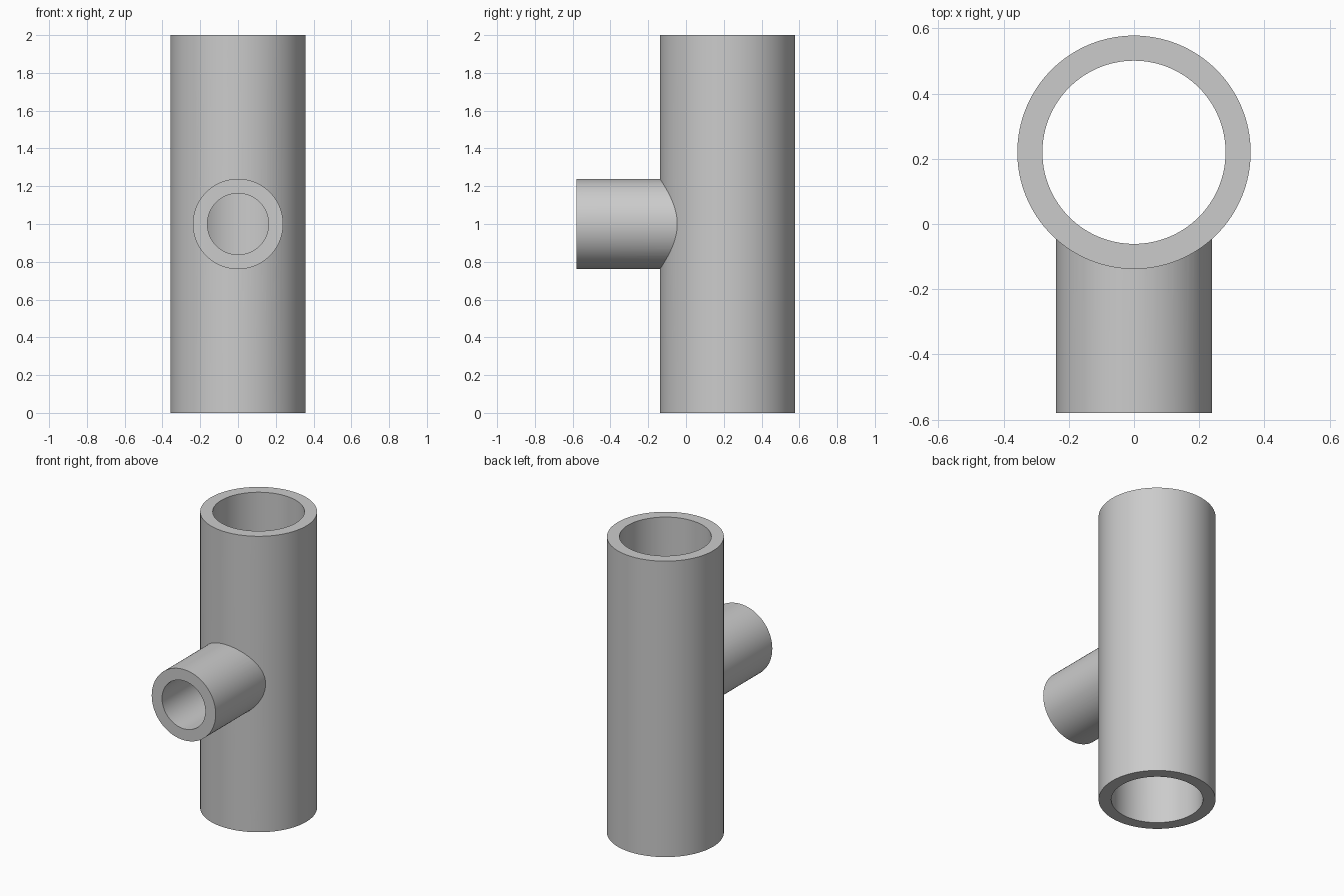
import bpy
from math import pi, radians
from mathutils import Vector

cube = bpy.data.objects.get("Cube")
if cube:
    bpy.data.objects.remove(cube, do_unlink=True)

# Dimensions
HEIGHT = 2.0
MAIN_Y = 0.22
MAIN_OUTER, MAIN_INNER = 0.358, 0.281
BRANCH_OUTER, BRANCH_INNER = 0.239, 0.162
BRANCH_FRONT = -0.58
MID_Z = HEIGHT / 2

# Single plain grey
grey = bpy.data.materials.new("plain_grey")
grey.use_nodes = True
colour = (0.6, 0.6, 0.6, 1.0)
grey.diffuse_color = colour
grey.node_tree.nodes["Principled BSDF"].inputs["Base Color"].default_value = colour


def cylinder(name, radius, start, end):
    """Solid cylinder between two points, along z or y."""
    start, end = Vector(start), Vector(end)
    axis = end - start
    tilt = (pi / 2, 0, 0) if abs(axis.y) > abs(axis.z) else (0, 0, 0)
    bpy.ops.mesh.primitive_cylinder_add(
        vertices=128, radius=radius, depth=axis.length,
        location=(start + end) / 2, rotation=tilt)
    obj = bpy.context.object
    obj.name = obj.data.name = name
    obj.data.materials.append(grey)
    return obj


def combine(target, tool, operation):
    """Apply a boolean with the tool, then discard the tool."""
    mod = target.modifiers.new(operation.lower(), 'BOOLEAN')
    mod.operation = operation
    mod.solver = 'EXACT'
    mod.object = tool
    bpy.ops.object.select_all(action='DESELECT')
    target.select_set(True)
    bpy.context.view_layer.objects.active = target
    bpy.ops.object.modifier_apply(modifier=mod.name)
    bpy.data.objects.remove(tool, do_unlink=True)


# Outer shell: upright pipe joined to the front branch
pipe = cylinder("tee_pipe", MAIN_OUTER, (0, MAIN_Y, 0), (0, MAIN_Y, HEIGHT))
branch = cylinder("branch_pipe", BRANCH_OUTER,
                  (0, BRANCH_FRONT, MID_Z), (0, MAIN_Y, MID_Z))
combine(pipe, branch, 'UNION')

# Bores: straight through the pipe, and from the branch mouth into it
main_bore = cylinder("main_bore", MAIN_INNER,
                     (0, MAIN_Y, -0.1), (0, MAIN_Y, HEIGHT + 0.1))
combine(pipe, main_bore, 'DIFFERENCE')
branch_bore = cylinder("branch_bore", BRANCH_INNER,
                       (0, BRANCH_FRONT - 0.1, MID_Z), (0, MAIN_Y, MID_Z))
combine(pipe, branch_bore, 'DIFFERENCE')

# Smooth walls with crisp rims and joint
bpy.ops.object.shade_smooth_by_angle(angle=radians(30))
